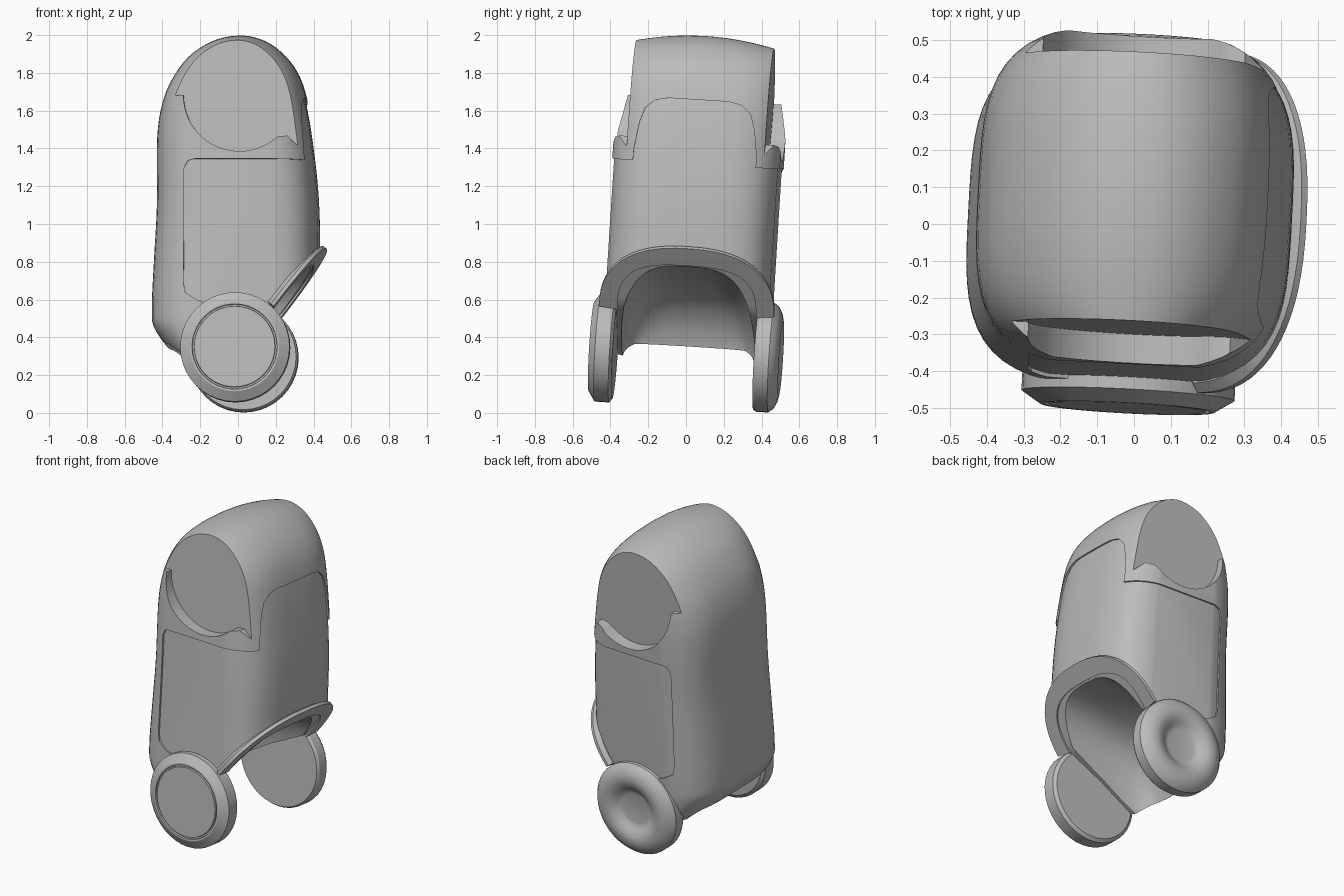
import bpy, bmesh, math
from mathutils import Matrix, Vector

if "Cube" in bpy.data.objects:
    bpy.data.objects.remove(bpy.data.objects["Cube"])

grey = bpy.data.materials.new("plain_grey")
grey.use_nodes = True
grey.diffuse_color = (0.5, 0.5, 0.5, 1)
grey.node_tree.nodes["Principled BSDF"].inputs["Base Color"].default_value = (0.5, 0.5, 0.5, 1)

AXLE = 0.32


def smooth_path(pts, steps=4):
    """Closed Catmull-Rom curve through 2D points."""
    out, n = [], len(pts)
    for i in range(n):
        a, b, c, d = (Vector(pts[(i + k) % n]) for k in (-1, 0, 1, 2))
        for s in range(steps):
            t = s / steps
            out.append(b + (c - a) * t / 2 + (2 * a - 5 * b + 4 * c - d) * t * t / 2
                       + (3 * b - a - 3 * c + d) * t ** 3 / 2)
    return out


def loft(name, rings, cap=True, closed=False):
    """Skin a list of equally long point loops."""
    bm = bmesh.new()
    loops = [[bm.verts.new(p) for p in ring] for ring in rings]
    n = len(loops[0])
    pairs = list(zip(loops, loops[1:])) + ([(loops[-1], loops[0])] if closed else [])
    for a, b in pairs:
        for i in range(n):
            j = (i + 1) % n
            bm.faces.new((a[i], a[j], b[j], b[i]))
    if cap:
        bm.faces.new(loops[0][::-1])
        bm.faces.new(loops[-1])
    bmesh.ops.recalc_face_normals(bm, faces=bm.faces)
    mesh = bpy.data.meshes.new(name)
    bm.to_mesh(mesh)
    bm.free()
    mesh.materials.append(grey)
    obj = bpy.data.objects.new(name, mesh)
    bpy.context.collection.objects.link(obj)
    return obj


def prism_y(name, pts, y0, y1):
    return loft(name, [[(x, y, z) for x, z in pts] for y in (y0, y1)])


def combine(obj, other, operation):
    """Apply a boolean and discard the helper."""
    mod = obj.modifiers.new("cut", "BOOLEAN")
    mod.operation, mod.object, mod.solver = operation, other, "EXACT"
    bpy.context.view_layer.objects.active = obj
    bpy.ops.object.modifier_apply(modifier=mod.name)
    bpy.data.objects.remove(other)


def super_point(t, power):
    c, s = math.cos(t), math.sin(t)
    return (math.copysign(abs(c) ** (2 / power), c), math.copysign(abs(s) ** (2 / power), s))


# Body: side silhouette swept across the width, narrowing towards both faces
SIDE = [(-.46, .55), (-.45, .8), (-.435, 1.1), (-.435, 1.45), (-.41, 1.63), (-.36, 1.76),
        (-.27, 1.885), (-.14, 1.97), (0, 1.998), (.12, 1.975), (.22, 1.91), (.3, 1.81),
        (.35, 1.67), (.395, 1.4), (.422, 1.15), (.43, .87), (.42, .5), (.2, .22),
        (-.1, .2), (-.3, .27), (-.44, .43)]


def body(name, inset):
    rings, half, count = [], .455 - inset, 28
    for i in range(count + 1):
        u = math.sin((i / count - .5) * math.pi)
        y = u * (.445 - inset)
        fx = (1 - abs(y / half) ** 3.5) ** (1 / 3.5)
        fz = 1 - .022 * (y / .365) ** 2
        rings.append([((p.x + .01) * fx * (1 - 2.2 * inset) - .01, y,
                       p.y * fz - (inset if p.y > 1.6 else 0)) for p in smooth_path(SIDE)])
    return loft(name, rings)


shell = body("body_shell", 0)

# Recessed panel wrapping both faces and the open side
panel = [(-.275, .66), (-.265, .61), (-.2, .57), (0, .5), (1, .4), (1, 1.32),
         (-.22, 1.32), (-.255, 1.31), (-.275, 1.27)]
combine(shell, prism_y("panel_cutter", panel, -1, 1), "DIFFERENCE")
half_arch = [(.33, 1), (.325, 1.38), (.305, 1.52), (.28, 1.6), (.23, 1.645), (.16, 1.66)]
arch = half_arch + [(-y, z) for y, z in reversed(half_arch)]
combine(shell, loft("arch_cutter", [[(x, y, z) for y, z in arch] for x in (.15, 1)]), "DIFFERENCE")
combine(shell, body("panel_core", .01), "UNION")

# Flat round head faces above a crescent ledge
disc = [(.02 + .3 * math.cos(a), 1.66 + .3 * math.sin(a))
        for a in (math.radians(180 + 6 * k) for k in range(23))]
disc += [(.27, 1.445), (.36, 1.36), (.6, 1.36), (.6, 2.2), (-.6, 2.2), (-.6, 1.66)]
for side in (-1, 1):
    combine(shell, prism_y("head_cutter", disc, side * .366, side * .8), "DIFFERENCE")

# Slanted underside
under = [(.6, 1.07), (.2, .547), (-.05, .42), (-.3, .27), (-.6, .1), (-.6, -.3), (1, -.3), (1, 1.07)]
combine(shell, prism_y("under_cutter", under, -1, 1), "DIFFERENCE")

# Hollow between the wheels, rounded at the top
rings = []
for x, top, half in ((-.385, .35, .30), (-.36, .43, .33), (-.3, .53, .35), (-.2, .62, .36),
                     (-.05, .69, .365), (.15, .74, .367), (.4, .78, .37), (.7, .8, .37)):
    ring = [super_point(math.tau * k / 48, 3.2) for k in range(48)]
    rings.append([(x, half * c, .15 + (top - .15) * s) for c, s in ring])
combine(shell, loft("hollow_cutter", rings), "DIFFERENCE")

# Slanted arch lip around the opening
top_point = Vector((.46, 0, .87))
down = Vector((-.607, 0, -.794))
normal = Vector((.794, 0, -.607))


def lip_point(t, half, start, length, power, depth):
    c, s = super_point(t, power)
    return top_point + down * (start + length * (1 - s)) + Vector((0, half * c, 0)) - normal * depth


rings = []
for k in range(37):
    t = math.pi * k / 36
    outer, inner = (.465, 0, .42, 2.4), (.368, .115, .32, 3)
    rings.append([lip_point(t, *outer, 0), lip_point(t, *outer, .02),
                  lip_point(t, .44, .04, .38, 2.4, .04), lip_point(t, *inner, .04),
                  lip_point(t, *inner, 0)])
lip = loft("opening_lip", rings)


# Wheels: profiles of radius and distance from the middle
def wheel(name, profile, side, segments=40):
    rings = []
    for k in range(segments):
        a = math.tau * k / segments
        rings.append([(r * math.cos(a), side * y, AXLE + r * math.sin(a)) for r, y in profile])
    obj = loft(name, rings, cap=False, closed=True)
    bm = bmesh.new()
    bm.from_mesh(obj.data)
    bmesh.ops.remove_doubles(bm, verts=bm.verts, dist=.002)
    bmesh.ops.recalc_face_normals(bm, faces=bm.faces)
    bm.to_mesh(obj.data)
    bm.free()
    return obj


front_wheel = wheel("front_wheel", [
    (.0002, .375), (.27, .375), (.29, .39), (.29, .468), (.237, .502), (.226, .502),
    (.224, .492), (.216, .492), (.214, .502), (.0002, .502)], -1)
back_wheel = wheel("back_wheel", [
    (.0002, .375), (.28, .375), (.29, .39), (.29, .455), (.27, .48), (.235, .498), (.2, .505),
    (.165, .498), (.135, .48), (.115, .465), (.095, .46), (.0002, .46)], 1)

# Slight lean of the whole model about the axle
pivot = Matrix.Translation((.008, 0, AXLE))
lean = (pivot @ Matrix.Rotation(math.radians(-3), 4, "Z") @ Matrix.Rotation(math.radians(-3.6), 4, "X")
        @ Matrix.Translation((0, 0, -AXLE)))
bpy.ops.object.select_all(action="DESELECT")
for obj in (shell, lip, front_wheel, back_wheel):
    obj.data.transform(lean)
    obj.select_set(True)
bpy.context.view_layer.objects.active = shell
bpy.ops.object.shade_smooth_by_angle(angle=math.radians(32))
